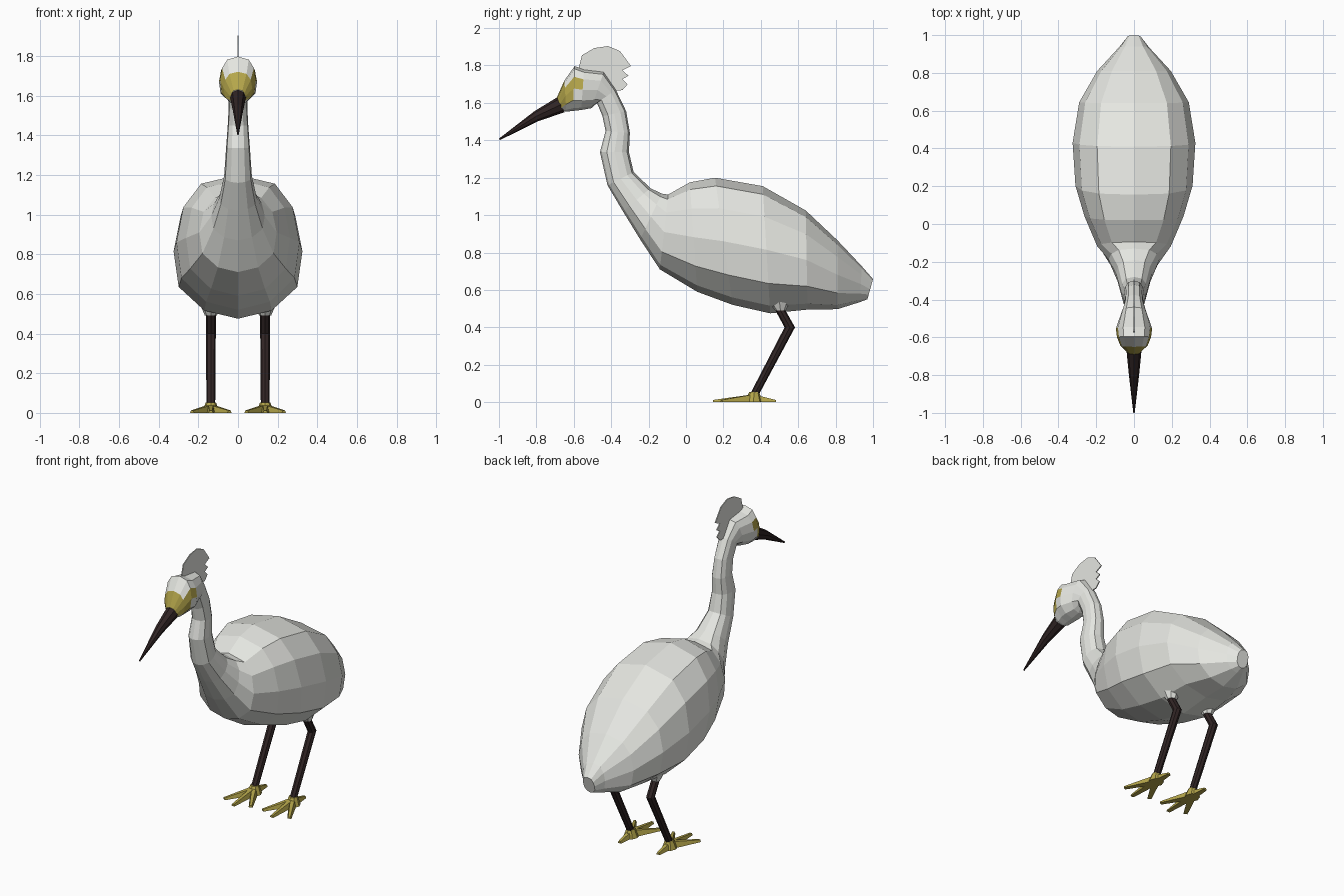
import bpy, bmesh, math
from mathutils import Vector

if "Cube" in bpy.data.objects:
    bpy.data.objects.remove(bpy.data.objects["Cube"])


def material(name, rgb):
    m = bpy.data.materials.new(name)
    m.diffuse_color = (*rgb, 1)
    m.use_nodes = True
    m.node_tree.nodes["Principled BSDF"].inputs["Base Color"].default_value = m.diffuse_color
    return m


WHITE = material("white_feather", (0.78, 0.79, 0.75))
YELLOW = material("dull_yellow", (0.46, 0.38, 0.07))
DARK = material("dark_brown", (0.030, 0.018, 0.018))


def finish(name, bm, *mats):
    bmesh.ops.recalc_face_normals(bm, faces=bm.faces)
    me = bpy.data.meshes.new(name)
    bm.to_mesh(me)
    bm.free()
    for m in mats:
        me.materials.append(m)
    ob = bpy.data.objects.new(name, me)
    bpy.context.collection.objects.link(ob)
    return ob


def mirrored(half):
    """Closed section from half a section running top to bottom."""
    return half + [(-u, v) for u, v in half[-2:0:-1]]


# Sections: rounded feather section and plain octagon
FEATHER = mirrored([(0, 1), (.6, .87), (.89, .52), (1, 0), (.92, -.53), (.52, -.88), (0, -1)])
OCTAGON = mirrored([(math.sin(math.radians(a)), math.cos(math.radians(a))) for a in range(0, 181, 45)])


def loft(name, section, rings, mats, x=0, paint=None):
    """Rings are (top y, top z, bottom y, bottom z, half width)."""
    bm = bmesh.new()
    n = len(section)
    loops = []
    for ty, tz, by, bz, w in rings:
        c = Vector((x, (ty + by) / 2, (tz + bz) / 2))
        h = Vector((0, (ty - by) / 2, (tz - bz) / 2))
        loops.append([bm.verts.new(c + h * v + Vector((u * w, 0, 0))) for u, v in section])
    for k, (a, b) in enumerate(zip(loops, loops[1:])):
        for i in range(n):
            j = (i + 1) % n
            f = bm.faces.new((a[i], a[j], b[j], b[i]))
            if paint:
                f.material_index = paint(k, min(i, n - 1 - i))
    bm.faces.new(loops[0])
    bm.faces.new(loops[-1])
    return finish(name, bm, *mats)


# Body and curved neck, from the tail forwards and up
NECK_TOP = (-.375, 1.67, -.476, 1.60, .05)
loft("body_and_neck", FEATHER, [
    (1.0, .658, .97, .55, .04),
    (.94, .727, .93, .535, .08),
    (.81, .865, .81, .497, .195),
    (.64, 1.025, .65, .495, .29),
    (.41, 1.155, .45, .475, .325),
    (.155, 1.2, .25, .52, .31),
    (.02, 1.175, .06, .59, .262),
    (-.095, 1.11, -.14, .71, .195),
    (-.13, 1.115, -.245, .87, .135),
    (-.19, 1.144, -.337, 1.02, .095),
    (-.28, 1.23, -.42, 1.16, .07),
    (-.305, 1.337, -.46, 1.337, .06),
    (-.30, 1.44, -.43, 1.45, .052),
    (-.32, 1.556, -.447, 1.53, .047),
    NECK_TOP], [WHITE])

# Head with yellow patches around the eyes and above the beak
loft("head", FEATHER, [
    NECK_TOP,
    (-.44, 1.765, -.505, 1.572, .068),
    (-.545, 1.778, -.56, 1.562, .096),
    (-.595, 1.797, -.605, 1.557, .09),
    (-.65, 1.72, -.64, 1.553, .072),
    (-.69, 1.63, -.66, 1.555, .036)], [WHITE, YELLOW],
    paint=lambda k, j: int((k == 2 and j == 2) or (k == 3 and j in (2, 3)) or (k == 4 and j < 4)))

# Beak
loft("beak", OCTAGON, [
    (-.685, 1.632, -.65, 1.55, .04),
    (-.81, 1.556, -.79, 1.502, .027),
    (-1.0, 1.409, -.995, 1.401, .004)], [DARK])

# Thin feather crest
bm = bmesh.new()
outline = [(-.577, 1.775), (-.556, 1.855), (-.49, 1.893), (-.417, 1.904), (-.353, 1.877),
           (-.294, 1.797), (-.34, 1.775), (-.308, 1.745), (-.34, 1.727), (-.312, 1.70),
           (-.34, 1.668), (-.40, 1.665), (-.46, 1.74)]
face = bm.faces.new([bm.verts.new((-.003, y, z)) for y, z in outline])
new = bmesh.ops.extrude_face_region(bm, geom=[face])["geom"]
bmesh.ops.translate(bm, vec=(.006, 0, 0), verts=[g for g in new if isinstance(g, bmesh.types.BMVert)])
finish("crest", bm, WHITE)


def add_toe(bm, x, y, angle, length):
    """Tapered wedge lying on the ground."""
    d = Vector((math.sin(angle), -math.cos(angle), 0))
    s = Vector((d.y, -d.x, 0))
    ends = []
    for p, w, h in ((0, .024, .042), (length, .012, .012)):
        c = Vector((x, y, 0)) + d * p
        ends.append([bm.verts.new(c + s * a * w + Vector((0, 0, z)))
                     for a, z in ((-1, 0), (1, 0), (.55, h), (-.55, h))])
    a, b = ends
    for i in range(4):
        j = (i + 1) % 4
        bm.faces.new((a[i], a[j], b[j], b[i]))
    bm.faces.new(a)
    bm.faces.new(b)


# Legs and feet, one per side
def level(y, z, r, w):
    return (y + r, z, y - r, z, w)


for side, x in (("right", .137), ("left", -.137)):
    loft(side + "_thigh_feathers", OCTAGON,
         [level(.49, .62, .11, .085), level(.505, .49, .028, .03)], [WHITE], x)
    loft(side + "_leg", OCTAGON,
         [level(.49, .54, .027, .025), level(.505, .49, .027, .025), level(.555, .40, .028, .025),
          level(.36, .03, .024, .022)], [DARK], x)
    bm = bmesh.new()
    for deg, length in ((0, .215), (29, .195), (-29, .195), (180, .12)):
        add_toe(bm, x, .36, math.radians(deg), length)
    finish(side + "_toes", bm, YELLOW)
    loft(side + "_ankle", OCTAGON,
         [level(.36, 0, .05, .045), level(.365, .053, .027, .026)], [YELLOW], x)
